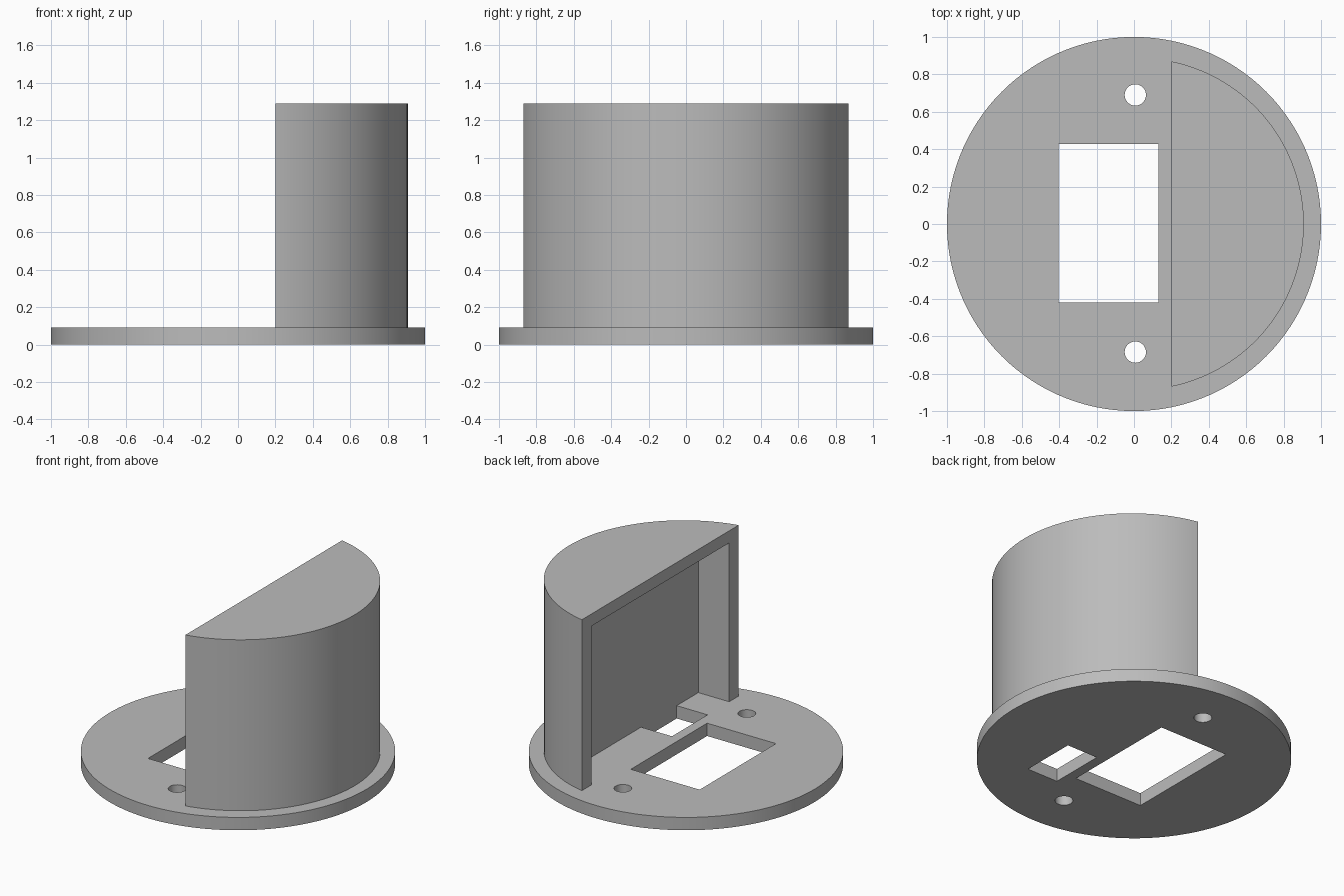
import bpy
import bmesh
from math import cos, sin, acos, radians

cube = bpy.data.objects.get("Cube")
if cube:
    bpy.data.objects.remove(cube, do_unlink=True)

grey = bpy.data.materials.new("plain_grey")
grey.use_nodes = True
colour = (0.5, 0.5, 0.5, 1)
grey.diffuse_color = colour
grey.node_tree.nodes["Principled BSDF"].inputs["Base Color"].default_value = colour

BASE_TOP, ROOF_TOP = 0.09, 1.29
FLAT_X = 0.2          # open flat side of the housing
POCKET_BACK = 0.44


def prism(name, outline, z0, z1):
    """Extrude a counter-clockwise outline from z0 to z1."""
    bm = bmesh.new()
    face = bm.faces.new([bm.verts.new((x, y, z0)) for x, y in outline])
    grown = bmesh.ops.extrude_face_region(bm, geom=[face])["geom"]
    for v in grown:
        if isinstance(v, bmesh.types.BMVert):
            v.co.z = z1
    bmesh.ops.recalc_face_normals(bm, faces=bm.faces)
    mesh = bpy.data.meshes.new(name)
    bm.to_mesh(mesh)
    bm.free()
    mesh.materials.append(grey)
    obj = bpy.data.objects.new(name, mesh)
    bpy.context.collection.objects.link(obj)
    return obj


def arc(cx, cy, r, start, end, n):
    return [(cx + r * cos(start + (end - start) * i / n),
             cy + r * sin(start + (end - start) * i / n)) for i in range(n + 1)]


def circle(cx, cy, r, n):
    return arc(cx, cy, r, 0, radians(360), n)[:-1]


def rect(x0, x1, y0, y1):
    return [(x0, y0), (x1, y0), (x1, y1), (x0, y1)]


def cut(target, outline, z0, z1):
    """Remove a prism from the target for good."""
    cutter = prism("cutter", outline, z0, z1)
    cutter.hide_render = True
    mod = target.modifiers.new("cut", "BOOLEAN")
    mod.operation = "DIFFERENCE"
    mod.solver = "EXACT"
    mod.object = cutter
    bpy.context.view_layer.objects.active = target
    bpy.ops.object.modifier_apply(modifier=mod.name)
    bpy.data.objects.remove(cutter, do_unlink=True)


# Round base plate with a large window, a cable slot and two screw holes
base = prism("base_plate", circle(0, 0, 1, 120), 0, BASE_TOP)
openings = [rect(-0.405, 0.13, -0.42, 0.427),
            rect(FLAT_X, POCKET_BACK, -0.525, -0.13)]
openings += [circle(0.007, y, 0.057, 32) for y in (-0.685, 0.69)]
for outline in openings:
    cut(base, outline, -0.1, 0.2)

# D-shaped housing with a box pocket open on its flat side
cx, r = 0.02, 0.888
half = acos((FLAT_X - cx) / r)
housing = prism("housing", arc(cx, 0, r, -half, half, 72), BASE_TOP, ROOF_TOP)
cut(housing, rect(0, POCKET_BACK, -0.765, 0.765), 0, 1.205)

# Smooth curved walls, keeping edges crisp
for obj in (base, housing):
    bpy.ops.object.select_all(action="DESELECT")
    obj.select_set(True)
    bpy.context.view_layer.objects.active = obj
    bpy.ops.object.shade_smooth_by_angle(angle=radians(30))
